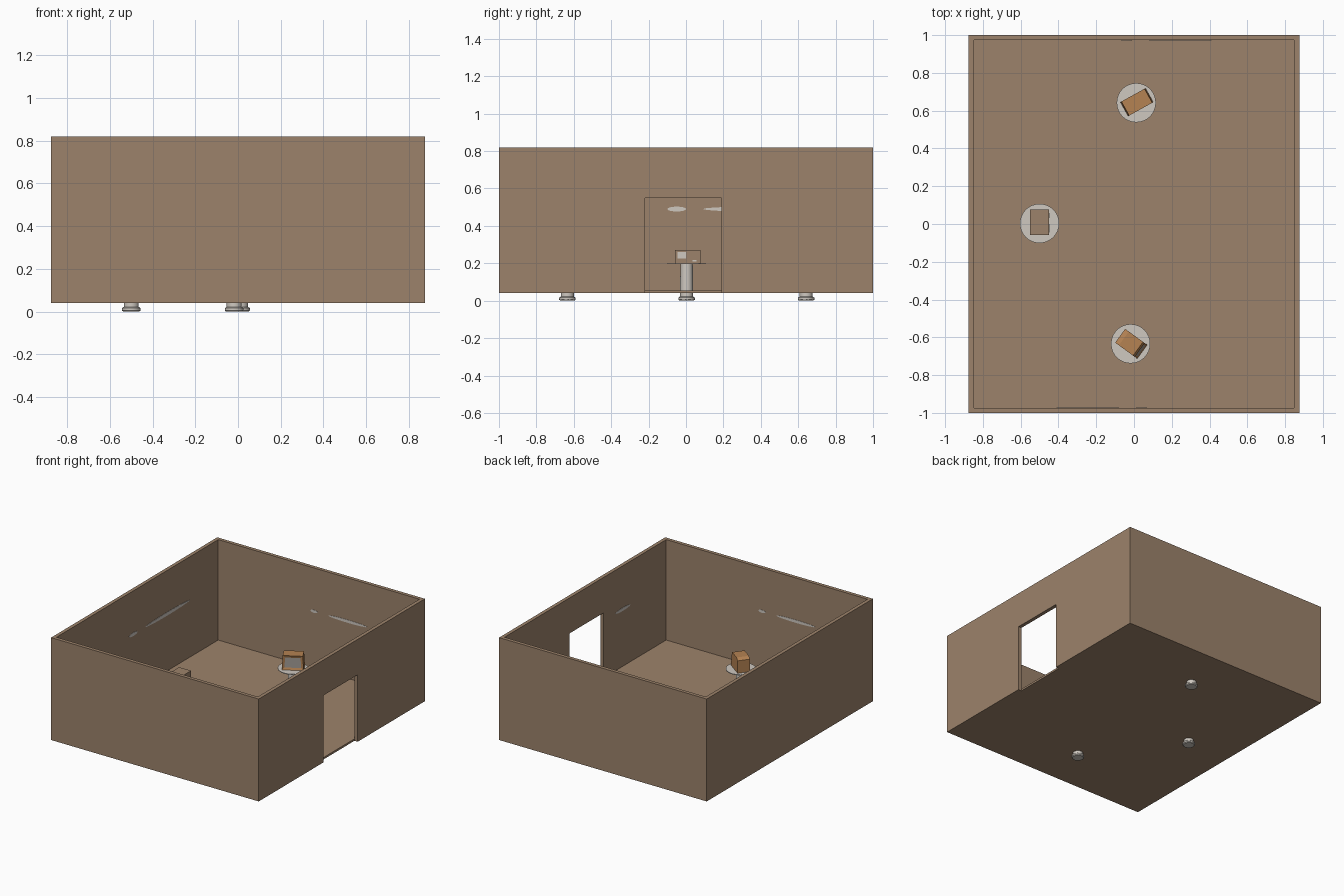
import bpy, bmesh, math
from mathutils import Matrix, Vector

if "Cube" in bpy.data.objects:
    bpy.data.objects.remove(bpy.data.objects["Cube"])


def material(name, colour):
    m = bpy.data.materials.new(name)
    m.diffuse_color = (*colour, 1)
    m.use_nodes = True
    m.node_tree.nodes["Principled BSDF"].inputs["Base Color"].default_value = m.diffuse_color
    return m


BROWN = material("room_brown", (0.335, 0.226, 0.147))
PALE = material("pale_grey", (0.62, 0.58, 0.53))
WOOD = material("warm_wood", (0.46, 0.225, 0.085))
SCREEN = material("screen_grey", (0.36, 0.33, 0.30))


def finish(name, bm, mats, matrix=None):
    bmesh.ops.recalc_face_normals(bm, faces=bm.faces)
    me = bpy.data.meshes.new(name)
    bm.to_mesh(me)
    bm.free()
    for m in mats:
        me.materials.append(m)
    ob = bpy.data.objects.new(name, me)
    if matrix:
        ob.matrix_world = matrix
    bpy.context.collection.objects.link(ob)
    return ob


def box(name, lo, hi, mats):
    bm = bmesh.new()
    lo, hi = Vector(lo), Vector(hi)
    bmesh.ops.create_cube(bm, size=1)
    for v in bm.verts:
        v.co = Vector((v.co[i] * (hi[i] - lo[i]) + (hi[i] + lo[i]) / 2 for i in range(3)))
    return finish(name, bm, mats)


# room shell: floor and three plain walls
X, Y, T, Z0, Z1 = 0.875, 1.0, 0.027, 0.04, 0.82
box("floor", (-X + T, -Y + T, Z0), (X - T, Y - T, 0.055), [BROWN])
box("front_wall", (-X, -Y, Z0), (X, -Y + T, Z1), [BROWN])
box("back_wall", (-X, Y - T, Z0), (X, Y, Z1), [BROWN])
box("left_wall", (-X, -Y + T, Z0), (-X + T, Y - T, Z1), [BROWN])

# right wall with a doorway, extruded from its outline
bm = bmesh.new()
e = Y - T
outline = [(-e, Z0), (-0.22, Z0), (-0.22, 0.55), (0.19, 0.55), (0.19, Z0), (e, Z0), (e, Z1), (-e, Z1)]
face = bm.faces.new([bm.verts.new((X - T, y, z)) for y, z in outline])
ext = bmesh.ops.extrude_face_region(bm, geom=[face])
bmesh.ops.translate(bm, vec=(T, 0, 0), verts=[g for g in ext["geom"] if isinstance(g, bmesh.types.BMVert)])
finish("right_wall", bm, [BROWN])


# thin pale marks on the inner walls: position along the wall, half length
def wall_mark(name, centre, half, height, along_y):
    bm = bmesh.new()
    bmesh.ops.create_cone(bm, cap_ends=True, segments=16, radius1=1, radius2=1, depth=0.004)
    flip = Matrix.Rotation(math.pi / 2, 4, 'X')
    turn = Matrix.Rotation(math.pi / 2 if along_y else 0, 4, 'Z')
    scale = Matrix.Diagonal((half, height, 1, 1))
    finish(name, bm, [PALE], Matrix.Translation(centre) @ turn @ flip @ scale)


for s, side in ((1, "back"), (-1, "front")):
    for c, h in ((-0.04, 0.03), (0.245, 0.165)):
        wall_mark(side + "_wall_mark", (s * c, s * (Y - T), 0.49), h, 0.011, False)
for c, h in ((-0.05, 0.05), (0.36, 0.27)):
    wall_mark("left_wall_mark", (-X + T, c, 0.49), h, 0.013, True)
wall_mark("right_wall_mark", (X - T, -0.45, 0.49), 0.09, 0.012, True)


# round stands: foot, column and disc top turned from one profile
def stand(x, y):
    prof = [(0, 0), (0.038, 0), (0.044, 0.005), (0.044, 0.016), (0.035, 0.022),
            (0.033, 0.195), (0.104, 0.195), (0.104, 0.2), (0, 0.2)]
    bm = bmesh.new()
    vs = [bm.verts.new((r, 0, z)) for r, z in prof]
    es = [bm.edges.new(p) for p in zip(vs, vs[1:])]
    bmesh.ops.spin(bm, geom=vs + es, cent=(0, 0, 0), axis=(0, 0, 1), angle=math.tau, steps=32)
    bmesh.ops.remove_doubles(bm, verts=bm.verts, dist=1e-5)
    ob = finish("stand", bm, [PALE], Matrix.Translation((x, y, 0)))
    bpy.context.view_layer.objects.active = ob
    ob.select_set(True)
    bpy.ops.object.shade_smooth_by_angle(angle=math.radians(30))
    ob.select_set(False)


stand(-0.5, 0.003)
stand(0.012, 0.642)
stand(-0.018, -0.634)


# small sets with a recessed screen on the local -y face
def small_set(name, x, y, angle, w, d, h, taper, mat):
    bm = bmesh.new()
    bmesh.ops.create_cube(bm, size=1)
    for v in bm.verts:
        k = taper if v.co.z > 0 else 1
        v.co = Vector((v.co.x * w * k, v.co.y * d, (v.co.z + 0.5) * h))
    bm.normal_update()
    front = min(bm.faces, key=lambda f: f.calc_center_median().y)
    bmesh.ops.inset_region(bm, faces=[front], thickness=0.024, depth=-0.006)
    front.material_index = 1
    finish(name, bm, [mat, SCREEN],
           Matrix.Translation((x, y, 0.2)) @ Matrix.Rotation(math.radians(angle), 4, 'Z'))


small_set("back_set", 0.015, 0.645, 29, 0.152, 0.085, 0.11, 0.92, WOOD)

# front set: wedge-ended side profile extruded across its width
bm = bmesh.new()
side = [(-0.072, 0), (0.072, 0), (0.056, 0.085), (0.045, 0.11), (-0.048, 0.11), (-0.072, 0.095)]
face = bm.faces.new([bm.verts.new((x, -0.045, z)) for x, z in side])
ext = bmesh.ops.extrude_face_region(bm, geom=[face])
bmesh.ops.translate(bm, vec=(0, 0.09, 0), verts=[g for g in ext["geom"] if isinstance(g, bmesh.types.BMVert)])
bmesh.ops.recalc_face_normals(bm, faces=bm.faces)
end = max(bm.faces, key=lambda f: f.normal.x * f.calc_area())
bmesh.ops.inset_region(bm, faces=[end], thickness=0.015, depth=-0.004)
end.material_index = 1
finish("front_set", bm, [WOOD, SCREEN],
       Matrix.Translation((-0.015, -0.634, 0.2)) @ Matrix.Rotation(math.radians(-36), 4, 'Z'))

# left set: brown cabinet with a pale screen and dial facing the doorway
box("left_set", (-0.55, -0.058, 0.2), (-0.45, 0.078, 0.27), [BROWN])
box("left_set_screen", (-0.451, -0.045, 0.226), (-0.447, 0.0, 0.259), [PALE])
box("left_set_dial", (-0.451, 0.035, 0.21), (-0.444, 0.055, 0.218), [PALE])
